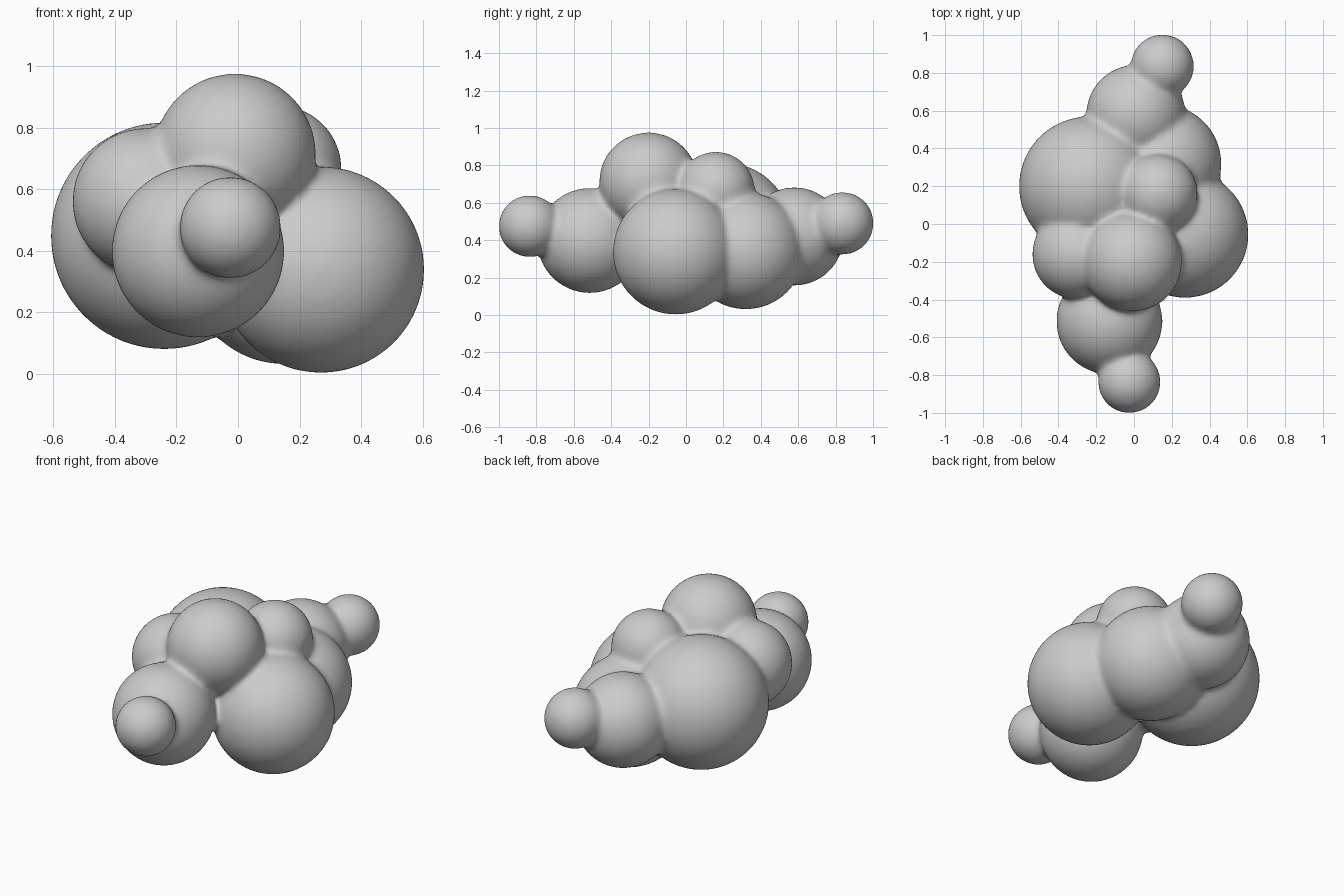
import bpy
import bmesh
from mathutils import Matrix

if "Cube" in bpy.data.objects:
    bpy.data.objects.remove(bpy.data.objects["Cube"])

# Cloud puffs: x, y, z, radius
PUFFS = [
    (-0.01, -0.20, 0.712, 0.264),   # crown
    (0.27, -0.055, 0.338, 0.336),   # large right
    (-0.24, 0.20, 0.448, 0.369),    # large left
    (-0.13, -0.515, 0.398, 0.281),  # front
    (-0.025, -0.836, 0.475, 0.166), # front tip
    (-0.30, -0.16, 0.56, 0.239),    # left shoulder
    (0.13, 0.16, 0.665, 0.208),     # upper right
    (0.15, 0.32, 0.343, 0.313),     # rear right
    (0.01, 0.58, 0.42, 0.263),      # back
    (0.15, 0.836, 0.49, 0.168),     # back tip
]

# Overlapping spheres in one mesh
bm = bmesh.new()
for x, y, z, r in PUFFS:
    bmesh.ops.create_icosphere(bm, subdivisions=5, radius=r,
                               matrix=Matrix.Translation((x, y, z)))
mesh = bpy.data.meshes.new("cloud")
bm.to_mesh(mesh)
bm.free()
cloud = bpy.data.objects.new("cloud", mesh)
bpy.context.collection.objects.link(cloud)

# Fuse the puffs into one skin
fuse = cloud.modifiers.new("fuse", 'REMESH')
fuse.mode = 'VOXEL'
fuse.voxel_size = 0.015
fuse.use_smooth_shade = True

# Soften the creases between puffs
soften = cloud.modifiers.new("soften", 'SMOOTH')
soften.factor = 0.5
soften.iterations = 18
